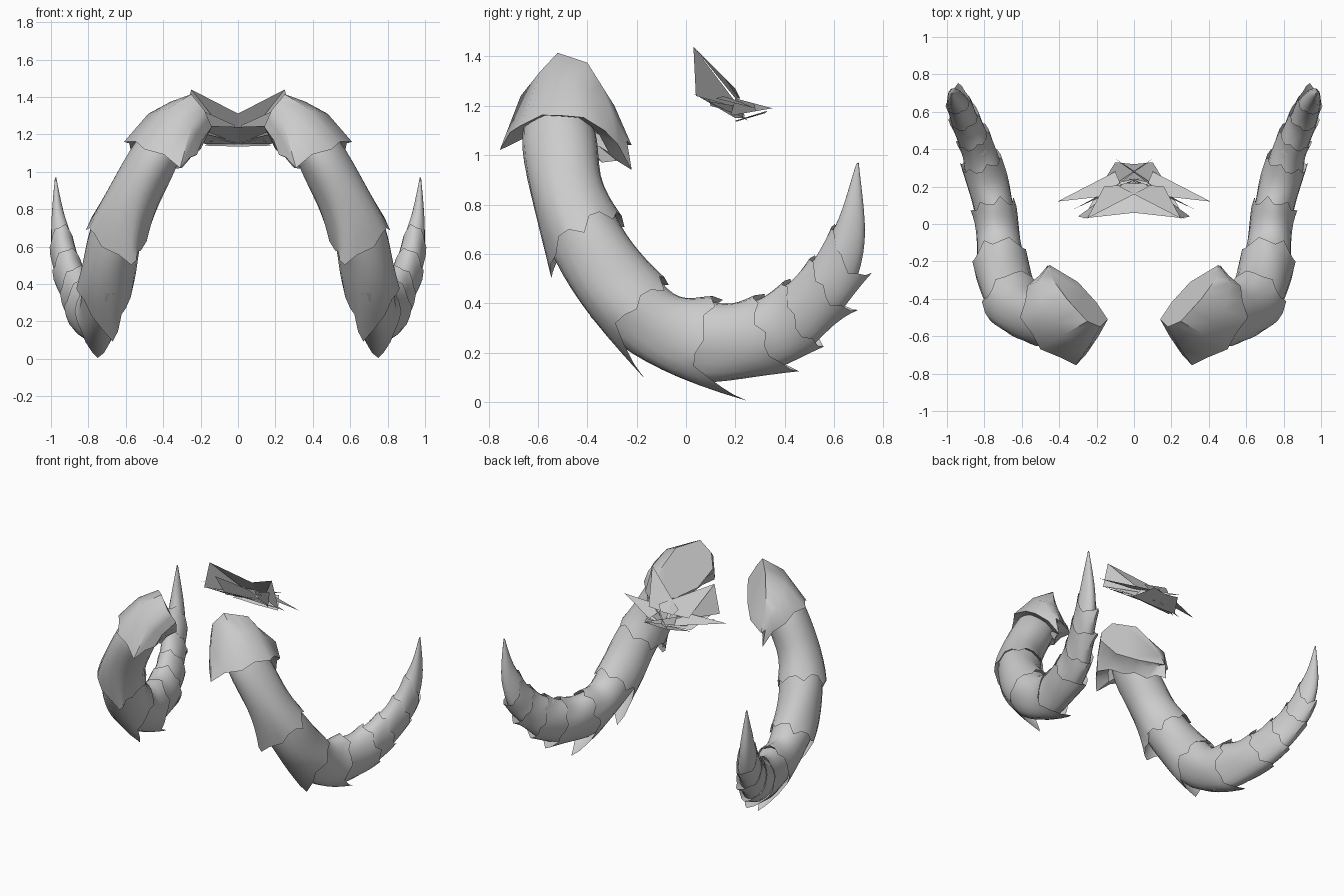
import bpy, bmesh, math, random
from mathutils import Vector

if "Cube" in bpy.data.objects:
    bpy.data.objects.remove(bpy.data.objects["Cube"])

random.seed(4)
mat = bpy.data.materials.new("bone_grey")
mat.diffuse_color = (0.6, 0.6, 0.6, 1)
mat.use_nodes = True
mat.node_tree.nodes["Principled BSDF"].inputs["Base Color"].default_value = mat.diffuse_color


def make_object(name, bm, angle=40, mirror=True):
    bmesh.ops.recalc_face_normals(bm, faces=bm.faces)
    me = bpy.data.meshes.new(name)
    bm.to_mesh(me)
    bm.free()
    ob = bpy.data.objects.new(name, me)
    bpy.context.collection.objects.link(ob)
    me.materials.append(mat)
    bpy.ops.object.select_all(action='DESELECT')
    ob.select_set(True)
    bpy.context.view_layer.objects.active = ob
    if angle:
        bpy.ops.object.shade_smooth_by_angle(angle=math.radians(angle))
    if mirror:
        m = ob.modifiers.new("mirror", 'MIRROR')
        m.use_mirror_merge = False
    return ob


def skin(bm, rings):
    """Bridge rings of points with quads; returns the vertex rings."""
    vr = [[bm.verts.new(p) for p in r] for r in rings]
    n = len(vr[0])
    for a, b in zip(vr, vr[1:]):
        for i in range(n):
            j = (i + 1) % n
            bm.faces.new((a[i], a[j], b[j], b[i]))
    return vr


# Horn stations: inner edge y, z; outer edge y, z; centre x; half width
STATIONS = [
    (-.42, 1.24, -.62, 1.24, .34, .10),
    (-.36, 1.08, -.66, 1.06, .45, .13),
    (-.34, .88, -.61, .80, .575, .135),
    (-.25, .70, -.52, .56, .66, .14),
    (-.14, .54, -.39, .35, .70, .135),
    (-.03, .43, -.19, .18, .725, .115),
    (.10, .41, .02, .09, .745, .105),
    (.22, .40, .26, .11, .79, .105),
    (.36, .45, .46, .19, .84, .085),
    (.49, .55, .60, .34, .90, .072),
    (.59, .69, .68, .47, .937, .06),
    (.645, .82, .725, .68, .963, .035),
    (.69, .965, .70, .97, .975, .004),
]


def station(t):
    """Catmull-Rom interpolation between the stations."""
    last = len(STATIONS) - 1
    t = min(max(t, 0), last)
    i = min(int(t), last - 1)
    f = t - i
    p = [STATIONS[min(max(i + k, 0), last)] for k in (-1, 0, 1, 2)]
    return [.5 * (2 * b + (c - a) * f + (2 * a - 5 * b + 4 * c - d) * f * f
                  + (3 * b - a - 3 * c + d) * f ** 3) for a, b, c, d in zip(*p)]


def centre(t):
    iy, iz, oy, oz, x, w = station(t)
    return Vector((x, (iy + oy) / 2, (iz + oz) / 2))


def frame(t):
    iy, iz, oy, oz, x, w = station(t)
    u = Vector((0, (oy - iy) / 2, (oz - iz) / 2))
    tan = (centre(t + .1) - centre(t - .1)).normalized()
    return centre(t), u, tan.cross(u).normalized() * w, tan


SIDES = 20


def sleeve(name, t0, t1, flare, tip=None):
    """One overlapping horn plate with a jagged rim and a pointed outer spike."""
    jag = [random.uniform(.02, .05) if i % 3 == 0 else random.uniform(-.02, .01)
           for i in range(SIDES)]
    size = station(t1)[5] / .14
    rings, steps = [], 10
    c1, u1, w1, tan1 = frame(t1)
    for k in range(steps + 1):
        s = k / steps
        t = t0 + (t1 - t0) * s
        c, u, w, tan = frame(t)
        keel = .22 * max(0, 1 - abs(t - 5.5) / 3)  # narrower underside at the bend
        ring = []
        for i in range(SIDES):
            a = math.tau * i / SIDES
            bump = 1 + .03 * math.sin(3 * a + 5 * s)
            grow = flare * s ** 3 if tip else 0
            side = 1 + 1.9 * grow - keel * max(0, math.cos(a))
            p = c + (u * math.cos(a) * (1 + grow) + w * math.sin(a) * side) * bump
            if tip:
                fall = max(0, math.cos(a)) ** 7
                p += tan * jag[i] * size * s ** 3 * (1 - fall)
                p += (Vector(tip) - (c1 + u1 * (1 + flare))) * fall * s ** 3
            ring.append(p)
        rings.append(ring)
    if tip:  # folded lip behind the rim
        c, u, w, tan = frame(t1 - .2)
        rings.append([c + (u * math.cos(math.tau * i / SIDES)
                           + w * math.sin(math.tau * i / SIDES)) * .93
                      for i in range(SIDES)])
    bm = bmesh.new()
    vr = skin(bm, rings)
    if not tip:
        bm.faces.new(vr[-1])
    make_object(name, bm)


# Horn plates from the root to the tip
PLATES = [
    (.4, 2.75, .09, (.57, -.55, .50)),
    (2.3, 4.4, .09, (.67, -.17, .09)),
    (4.0, 6.1, .09, (.75, .245, .0)),
    (5.7, 7.5, .09, (.81, .46, .12)),
    (7.1, 8.35, .08, (.86, .56, .22)),
    (8.0, 9.2, .09, (.90, .70, .37)),
    (8.9, 10.1, .08, (.94, .755, .52)),
]
for n, (t0, t1, flare, tip) in enumerate(PLATES, 1):
    sleeve(f"horn_plate_{n}", t0, t1, flare, tip)
sleeve("horn_tip", 9.8, 12, 0)

# Root cap: flat inner end, shoulder and jagged rim
END = [(.25, -.52, 1.415), (.36, -.40, 1.375), (.44, -.29, 1.2), (.45, -.22, 1.04),
       (.30, -.31, 1.06), (.20, -.42, 1.12), (.14, -.51, 1.24), (.18, -.55, 1.33)]
SHOULDER = [(.37, -.59, 1.34), (.48, -.46, 1.31), (.52, -.31, 1.2), (.47, -.24, 1.06),
            (.36, -.31, 1.03), (.27, -.43, 1.07), (.19, -.60, 1.17), (.25, -.67, 1.24)]
RIM = [(.50, -.67, 1.12), (.61, -.50, 1.16), (.57, -.33, 1.1), (.46, -.22, .94),
       (.40, -.34, .97), (.30, -.46, 1.02), (.22, -.64, 1.09), (.31, -.755, 1.02)]


def densify(ring, notch=0):
    """Insert a midpoint on each side, optionally pulled back into a notch."""
    pts = [Vector(p) for p in ring]
    out = []
    for a, b in zip(pts, pts[1:] + pts[:1]):
        out += [a, (a + b) / 2 + Vector((-.35, 0, .9)) * notch]
    return out


rim = densify(RIM, .025)
mid = sum(rim, Vector()) / len(rim)
bm = bmesh.new()
vr = skin(bm, [densify(END), densify(SHOULDER), rim,
               [p.lerp(mid, .35) + Vector((-.01, 0, .03)) for p in rim]])
bm.faces.new(vr[0])
make_object("root_cap", bm, 50)

# Loose thin shards between the horns, repeated on both sides
SHARDS = [
    [(.25, .03, 1.44), (-.08, .20, 1.27), (-.05, .22, 1.23), (.16, .20, 1.23)],
    [(.25, .03, 1.44), (.30, .04, 1.24), (.05, .22, 1.19)],
    [(.41, .12, 1.23), (.05, .16, 1.24), (.10, .28, 1.19)],
    [(.32, .08, 1.22), (-.05, .25, 1.14), (.10, .20, 1.20)],
    [(.18, .20, 1.14), (0, .20, 1.135), (0, .32, 1.17), (.10, .33, 1.18)],
    [(.10, .35, 1.19), (-.10, .20, 1.23), (-.15, .18, 1.16)],
    [(.27, .03, 1.25), (0, .06, 1.24), (0, .24, 1.15), (.18, .20, 1.15)],
    [(.22, .05, 1.34), (.17, .10, 1.20), (.0, .24, 1.16), (.02, .16, 1.25)],
]
bm = bmesh.new()
for shard in SHARDS:
    for sign in (1, -1):
        bm.faces.new([bm.verts.new((sign * x, y, z)) for x, y, z in shard])
make_object("centre_shards", bm, 0, mirror=False)
